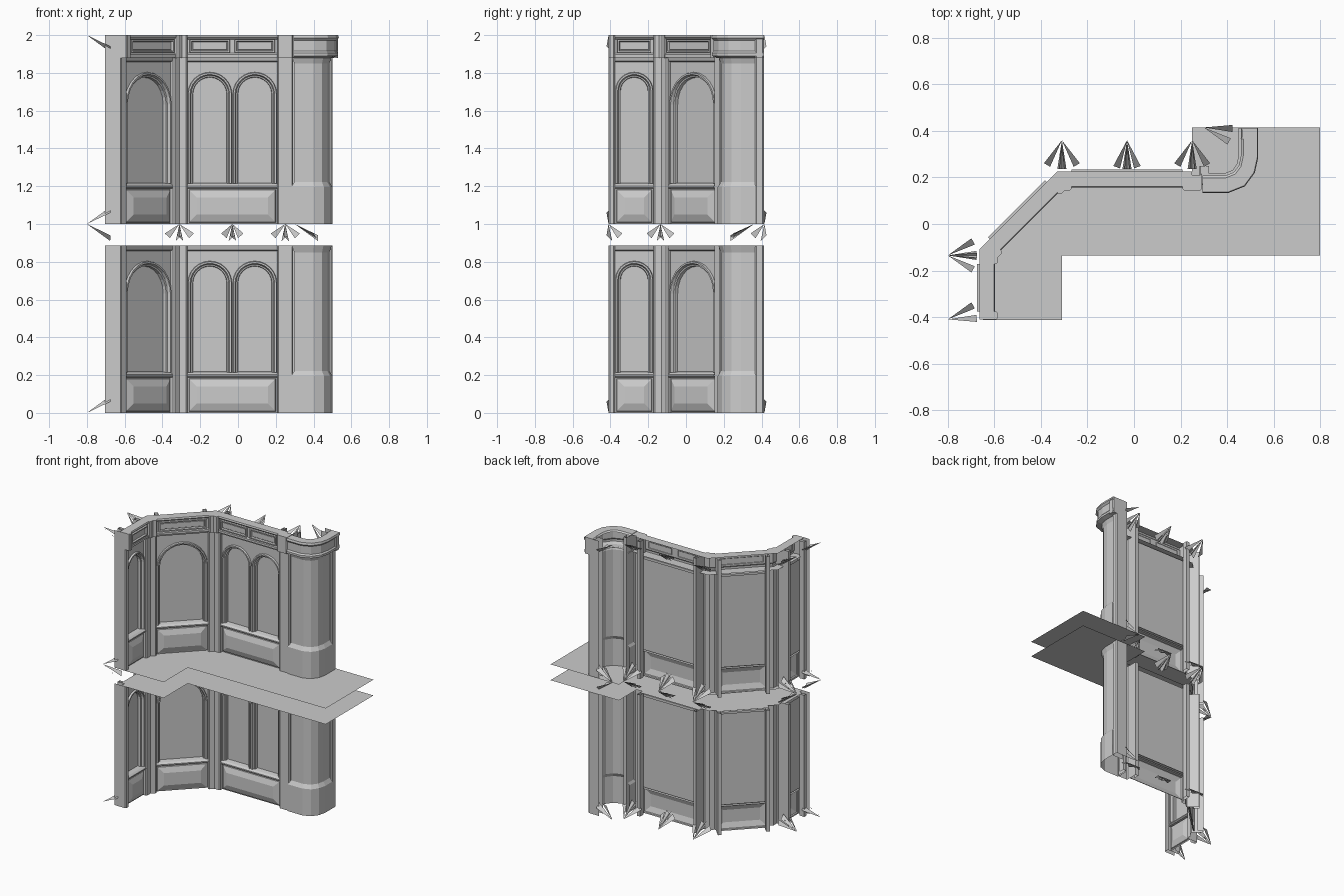
import bpy, bmesh
from math import pi, cos, sin, radians
from mathutils import Vector as V

if "Cube" in bpy.data.objects:
    bpy.data.objects.remove(bpy.data.objects["Cube"])

# Plan of the wall: front plane of the pilasters, walked with the front on the right
A, B, C, D = V((-.615, -.41)), V((-.615, -.13)), V((-.31, .175)), V((.25, .175))
HALF = .042            # half width of a pilaster
TOP = .885             # top of one storey's panelling
COLUMN = [V(p) for p in ((.282, .25), (.282, .168), (.40, .168), (.455, .19), (.488, .235), (.50, .29), (.50, .37))]


def link_mesh(name, bm):
    me = bpy.data.meshes.new(name)
    bm.to_mesh(me)
    bm.free()
    bpy.context.collection.objects.link(bpy.data.objects.new(name, me))


def make(name, strips):
    """One object out of quad grids; each grid is a list of equal rows of points."""
    bm = bmesh.new()
    for rows in strips:
        g = [[bm.verts.new(p) for p in r] for r in rows]
        for a, b in zip(g, g[1:]):
            for i in range(len(a) - 1):
                bm.faces.new((a[i], a[i + 1], b[i + 1], b[i]))
    bmesh.ops.remove_doubles(bm, verts=bm.verts, dist=1e-5)
    link_mesh(name, bm)


def right(v):
    v = v.normalized()
    return V((v.y, -v.x))


def sweep(path, profile):
    """Sweep (outward, z) profile along a plan path with mitred corners."""
    rows = []
    for i, p in enumerate(path):
        n0 = right(p - path[i - 1]) if i else right(path[1] - p)
        n1 = right(path[i + 1] - p) if i < len(path) - 1 else n0
        m = (n0 + n1) / (1 + n0.dot(n1))
        rows.append([(p.x + m.x * d, p.y + m.y * d, z) for d, z in profile])
    return rows


def frame(p0, p1):
    """Local wall frame: (along, outward, z) to world."""
    u = (p1 - p0).normalized()
    n = right(u)
    return lambda a, d, z: (*(p0 + u * a + n * d), z)


def raised(P, a0, a1, z0, z1, steps):
    """Rectangular stepped field: steps are (inset, depth); the last ring is filled."""
    rows = [[P(a, d, z) for a, z in ((a0 + i, z0 + i), (a1 - i, z0 + i), (a1 - i, z1 - i),
                                    (a0 + i, z1 - i), (a0 + i, z0 + i))] for i, d in steps]
    r = rows[-1]
    return [rows, [[r[0], r[1]], [r[3], r[2]]]]


def arch(P, a0, a1, z):
    """Arched opening with surround, moulding, reveal and backing panel."""
    cx, w = (a0 + a1) / 2, (a1 - a0) / 2
    r, zb, zt = w - .016, z + .215, z + .862
    spring = z + .79 - r
    angles = [pi * (1 - i / 12) for i in range(13)]
    clamp = lambda v: max(-1, min(1, v))

    def curve(o, d):
        pts = [P(cx + (r + o) * cos(t), d, spring + (r + o) * sin(t)) for t in angles]
        return [P(cx - r - o, d, zb)] + pts + [P(cx + r + o, d, zb)]

    outer = [P(cx + w * clamp(1.42 * cos(t)), -.025, spring + (zt - spring) * clamp(1.42 * sin(t)))
             for t in angles]
    outer = [P(a0, -.025, zb)] + outer + [P(a1, -.025, zb)]
    surround = [outer, curve(.014, -.025), curve(.011, -.012), curve(.002, -.012),
                curve(-.004, -.028), curve(-.012, -.03), curve(-.014, -.05)]
    panel = [[P(a0, -.05, z + .2), P(a1, -.05, z + .2)], [P(a0, -.05, zt), P(a1, -.05, zt)]]
    return [surround, panel]


# Wall bays: ends, start and end margins, number of arches
BAYS = {"side": (A, B, .034, HALF, 1), "diagonal": (B, C, HALF, HALF, 1), "centre": (C, D, HALF, HALF, 2)}


def bays(name, z):
    p0, p1, m0, m1, count = BAYS[name]
    P, end = frame(p0, p1), (p1 - p0).length - m1
    step = (end - m0) / count
    arches = []
    for k in range(count):
        arches += arch(P, m0 + k * step, m0 + (k + 1) * step, z)
    dado = raised(P, m0, end, z, z + .19, ((0, -.028), (.008, -.026), (.011, -.018), (.05, -.004)))
    rail = [(-.05, .188), (-.012, .188), (-.006, .194), (-.006, .202), (-.02, .212), (-.05, .218)]
    head = [(-.025, .858), (-.012, .862), (-.006, TOP), (-.06, TOP)]
    mould = [[[P(a, d, z + h) for d, h in prof] for a in (m0, end)] for prof in (rail, head)]
    make(name + "_dado_panel", dado)
    make(name + "_arched_panel", arches)
    make(name + "_mouldings", mould)


def pilaster_plan(p, before, after, depth=.09, grow=0.0, half=HALF, flange=True):
    """Open-backed channel bent around a wall corner, with chamfers and back flanges."""
    d0, d1 = (before.normalized() if before else None), (after.normalized() if after else None)
    n0, n1 = right(before or after), right(after or before)
    m = (n0 + n1) / (1 + n0.dot(n1)) * grow
    c, f = .007, .024
    pts = []
    e = p - d0 * half if d0 else p
    s = d0 or d1
    if d0 and flange:
        pts += [e - d0 * f - n0 * .05, e - d0 * f - n0 * depth]
    pts += [e - n0 * depth, e + n0 * (grow - c), e + n0 * grow + s * c]
    if d0 and d1:
        pts.append(p + m)
    e = p + d1 * half if d1 else p
    s = d1 or d0
    pts += [e + n1 * grow - s * c, e + n1 * (grow - c), e - n1 * depth]
    if d1 and flange:
        pts += [e + d1 * f - n1 * depth, e + d1 * f - n1 * .05]
    return pts


def extrude(plan, z0, z1):
    return [[(p.x, p.y, z) for p in plan] for z in (z0, z1)]


E = V((.50, .412))
POSTS = {"end": (A, None, B - A, .034), "inner_corner": (B, B - A, C - B, HALF),
         "bay_corner": (C, C - B, D - C, HALF), "centre_right": (D, D - C, D - C, HALF),
         "far_end": (E, V((0, 1)), None, .046)}

# Two storeys of panelling, pilasters and rounded corner column
for storey, z in (("lower", 0), ("upper", 1)):
    for b in BAYS:
        bays(b, z)
    for n, (p, d0, d1, h) in POSTS.items():
        plan = pilaster_plan(p, d0, d1, half=h, flange=n != "far_end")
        make(f"{storey}_{n}_pilaster", [extrude(plan, z, z + TOP)])
    prof = [(0, 0), (0, .195), (-.006, .205), (-.016, .222), (-.016, .85), (-.004, TOP), (-.04, TOP)]
    make(storey + "_round_column", [sweep(COLUMN, [(d, z + h) for d, h in prof])])

# Cornice: running band, blocks over the pilasters, framed panels
BAND = [(-.05, 2), (.014, 2), (.018, 1.99), (.006, 1.978), (.006, 1.905), (.014, 1.897), (.014, 1.882), (-.05, 1.88)]
make("cornice_band", [sweep([A, B, C, D], BAND)])
make("column_cornice", [sweep([V((.295, .168))] + COLUMN[2:] + [E], [
    (-.04, 1.99), (-.03, 2), (.03, 2), (.034, 1.985), (.022, 1.972), (.022, 1.915),
    (.03, 1.905), (.03, 1.89), (0, 1.88), (-.05, 1.88)])])
for n, (p, d0, d1, h) in POSTS.items():
    args = dict(grow=.03, half=h, flange=False)
    outer, inner = pilaster_plan(p, d0, d1, .09, **args), pilaster_plan(p, d0, d1, .05, **{**args, "grow": -.035})
    faces = [extrude(pilaster_plan(p, d0, d1, .09, .03, h, n != "far_end"), 1.88, 2)]
    faces += [[[(q.x, q.y, 1.88) for q in outer], [(q.x, q.y, 1.88) for q in inner]],
              [[(q.x, q.y, 2) for q in outer], [(q.x, q.y, 2) for q in inner]]]
    make(n + "_cornice_block", faces)
for n, (p0, p1, m0, m1, count) in BAYS.items():
    P, faces = frame(p0, p1), []
    step = ((p1 - p0).length - m0 - m1) / count
    for k in range(count):
        faces += raised(P, m0 + k * step + .012, m0 + (k + 1) * step - .012, 1.905, 1.978,
                        ((0, .006), (.002, .018), (.01, .018), (.014, .004), (.018, .008)))
    make(n + "_cornice_panel", faces)

# Floor of the upper storey and ceiling of the lower one
OUTLINE = ((-.65, -.412), (-.65, -.13), (-.33, .21), (.25, .21), (.25, .415), (.8, .415),
           (.8, -.135), (-.31, -.135), (-.31, -.412))
for name, z in (("floor_plane", 1), ("ceiling_plane", TOP)):
    bm = bmesh.new()
    bm.faces.new([bm.verts.new((x, y, z)) for x, y in reversed(OUTLINE)])
    link_mesh(name, bm)

# Fans of thin pointed blades behind the wall joints: apex, heading, side of the fan, spread
FANS = ((-.8, -.41, 0, (1,), 36), (-.8, -.135, 0, (-1, 1), 36), (-.31, .36, -90, (-1, 1), 38),
        (-.03, .36, -90, (-1, 1), 28), (.25, .36, -90, (-1, 1), 38), (.3, .415, 0, (-1,), 36))
for x, y, heading, sides, wide in FANS:
    bm = bmesh.new()
    for z, s in ((0, 1), (1, -1), (1, 1), (2, -1)):
        for k in sides:
            for spread, drop, drop2 in ((wide, .05, .075), (9, .09, .06)):
                pts = [(x, y, z)]
                for a, dz in ((spread, drop), (spread - 14, drop2)):
                    t = radians(heading + k * a)
                    pts.append((x + .125 * cos(t), y + .125 * sin(t), z + s * dz))
                bm.faces.new([bm.verts.new(p) for p in pts])
    link_mesh("joint_spikes", bm)
